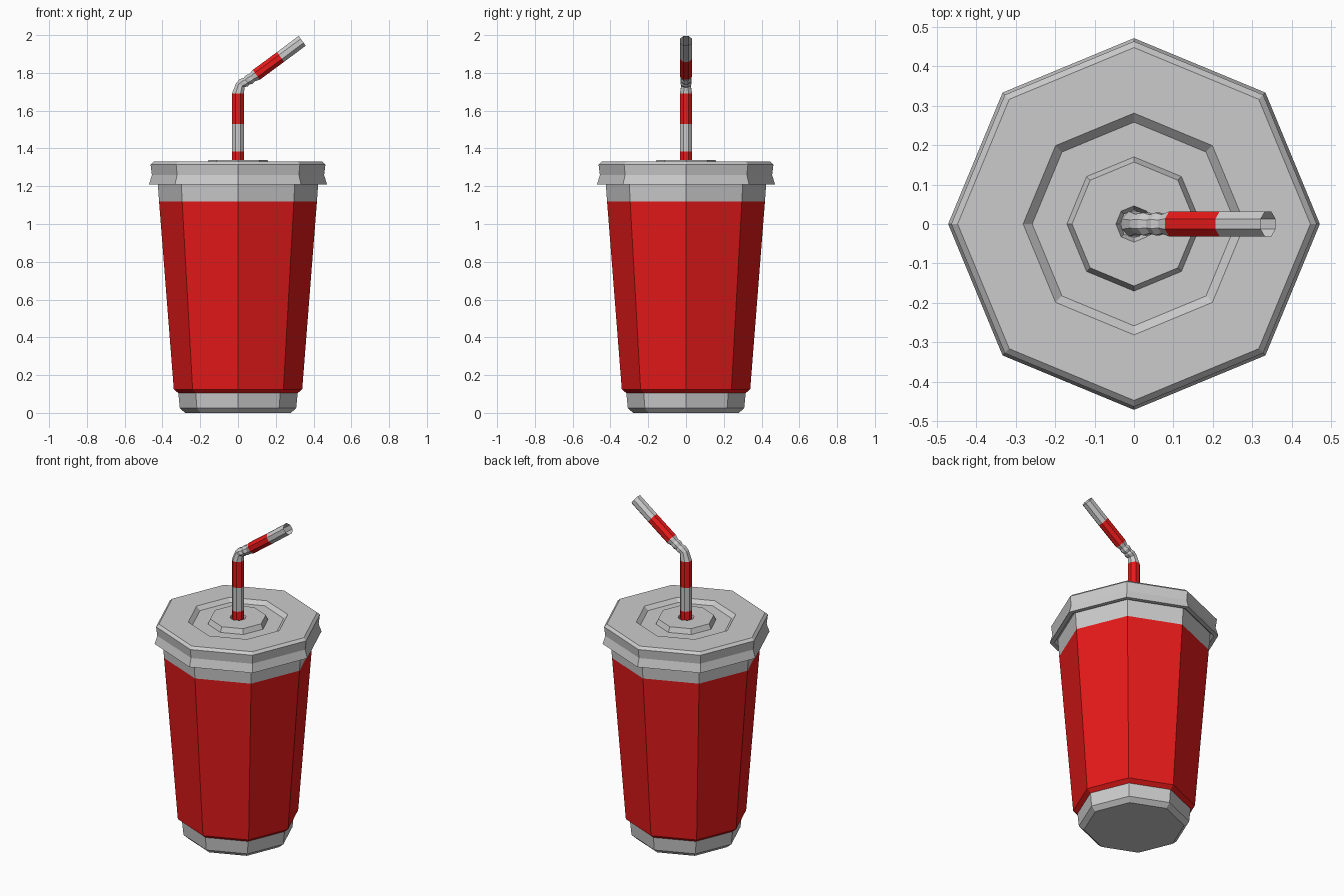
import bpy
from math import sin, cos, pi, radians

if "Cube" in bpy.data.objects:
    bpy.data.objects.remove(bpy.data.objects["Cube"])

SIDES = 8
grey = bpy.data.materials.new("grey")
grey.diffuse_color = (0.8, 0.8, 0.8, 1)
grey.use_nodes = True
grey.node_tree.nodes["Principled BSDF"].inputs["Base Color"].default_value = grey.diffuse_color
red = bpy.data.materials.new("red")
red.diffuse_color = (0.8, 0.01, 0.01, 1)
red.use_nodes = True
red.node_tree.nodes["Principled BSDF"].inputs["Base Color"].default_value = red.diffuse_color


def tube(name, rings, red_bands=(), cap_start=False, cap_end=False, turn=0.0):
    """Skin rings given as (x, z, radius, tilt towards +x in degrees)."""
    verts, faces = [], []
    for x, z, r, tilt in rings:
        t = radians(tilt)
        for i in range(SIDES):
            a = 2 * pi * i / SIDES + turn
            verts.append((x + r * cos(a) * cos(t), r * sin(a), z - r * cos(a) * sin(t)))
    for k in range(len(rings) - 1):
        for i in range(SIDES):
            j = (i + 1) % SIDES
            b = k * SIDES
            faces.append((b + i, b + j, b + SIDES + j, b + SIDES + i))
    if cap_start:
        faces.append(tuple(reversed(range(SIDES))))
    if cap_end:
        faces.append(tuple(range(len(verts) - SIDES, len(verts))))
    mesh = bpy.data.meshes.new(name)
    mesh.from_pydata(verts, [], faces)
    mesh.materials.append(grey)
    if red_bands:
        mesh.materials.append(red)
        for p in mesh.polygons:
            if p.index // SIDES in red_bands:
                p.material_index = 1
    mesh.update()
    obj = bpy.data.objects.new(name, mesh)
    bpy.context.collection.objects.link(obj)
    return obj


def lathe(name, profile, **kw):
    return tube(name, [(0, z, r, 0) for r, z in profile], **kw)


# Cup: grey foot, red sleeve, grey upper rim
lathe("cup", [(0.28, 0), (0.308, 0.025), (0.316, 0.105), (0.34, 0.125),
              (0.418, 1.12), (0.427, 1.25)], red_bands=(2, 3), cap_start=True)

# Lid: flared skirt, recessed ring, raised centre with straw hole
lathe("lid", [(0.428, 1.225), (0.445, 1.21), (0.471, 1.21), (0.456, 1.26), (0.463, 1.315),
              (0.447, 1.33), (0.281, 1.33), (0.258, 1.308), (0.17, 1.308),
              (0.157, 1.338), (0.046, 1.338), (0.035, 1.31), (0.035, 1.27)])

# Bendy straw: striped lower tube, ribbed elbow, striped angled mouthpiece
R = 0.0345
straw = [(0, 1.25, R, 0), (0, 1.385, R, 0), (0, 1.53, R, 0), (0, 1.69, R, 0),
         (0.012, 1.735, 0.027, 27), (0.031, 1.748, 0.031, 40), (0.045, 1.756, 0.025, 50),
         (0.06, 1.766, 0.031, 54), (0.075, 1.775, 0.026, 54), (0.097, 1.79, R, 54),
         (0.225, 1.884, R, 54), (0.34, 1.970, R, 54)]
tube("straw", straw, red_bands=(0, 2, 9), turn=pi / SIDES)
